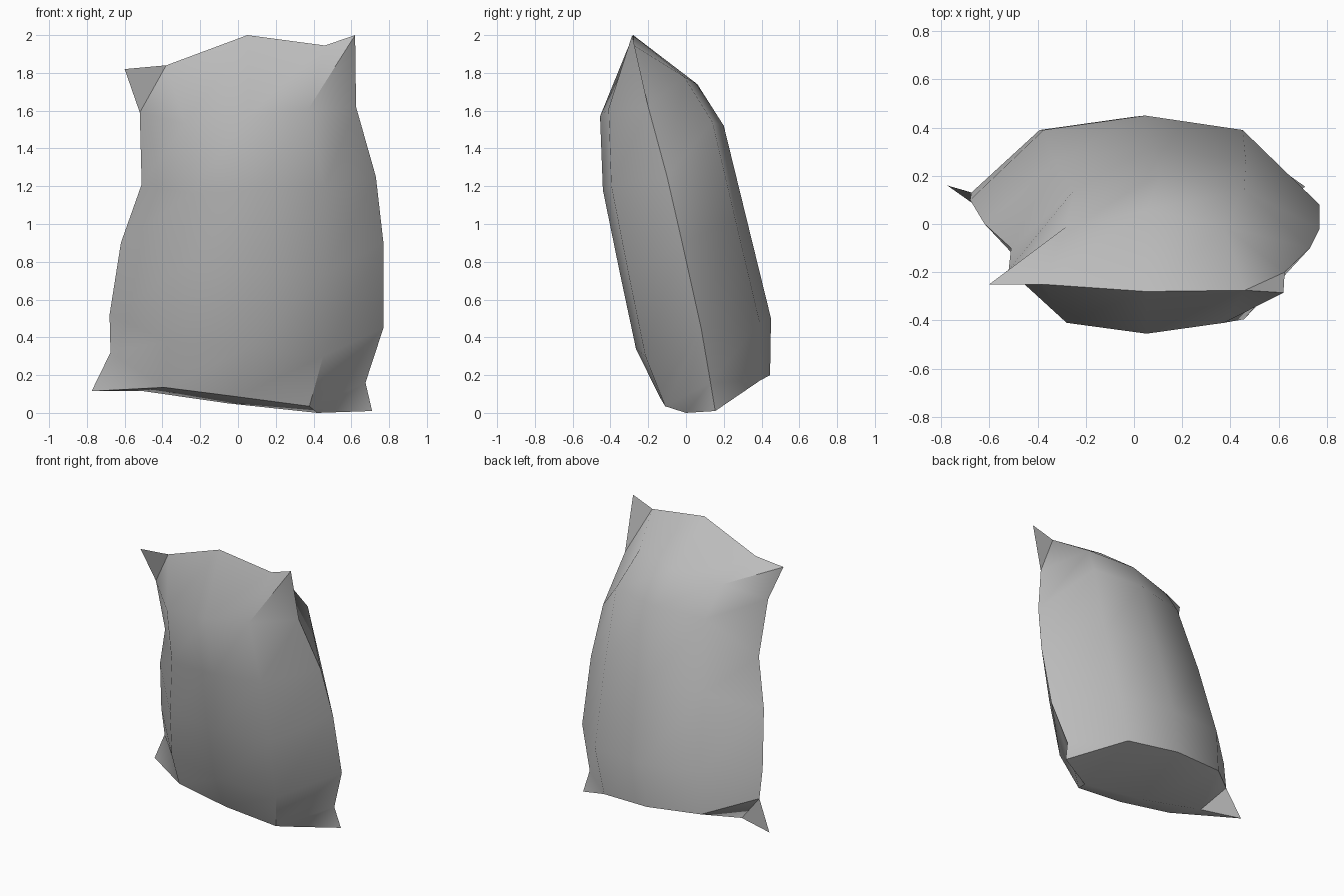
import bpy, bmesh, math

if "Cube" in bpy.data.objects:
    bpy.data.objects.remove(bpy.data.objects["Cube"])

# Seam of the sack: left and right edges (top to bottom), top and bottom inner points
LEFT = [(-.6, -.25, 1.82), (-.52, -.19, 1.59), (-.51, -.1, 1.21), (-.62, 0, .9),
        (-.68, .1, .52), (-.675, .13, .32), (-.775, .16, .115)]
RIGHT = [(.62, -.285, 2), (.625, -.2, 1.62), (.73, -.1, 1.25), (.77, -.02, .9),
         (.77, .08, .45), (.675, .13, .16), (.71, .155, .01)]
TOP = [(-.38, -.25, 1.84), (.05, -.28, 2), (.46, -.275, 1.945)]
BOTTOM = [(-.5, .08, .115), (-.05, .02, .05), (.42, 0, 0)]
# Bulging rows, top to bottom: middle y, middle z, side inset, height tilt to the right
FRONT = [(-.455, 1.57, .045, .04), (-.44, 1.18, .045, .02), (-.35, .74, .045, 0),
         (-.265, .34, .05, -.04), (-.14, .085, .03, -.05)]
BACK = [(.06, 1.74, .07, .04), (.2, 1.52, .06, .02), (.32, 1.03, .06, 0),
        (.45, .5, .06, -.02), (.445, .2, .055, -.03)]
FRACTIONS = (.21, .5, .78)

bm = bmesh.new()
seam_l = [bm.verts.new(p) for p in LEFT]
seam_r = [bm.verts.new(p) for p in RIGHT]
seam_t = [bm.verts.new(p) for p in TOP]
seam_b = [bm.verts.new(p) for p in BOTTOM]


def panel(rows, front):
    sgn = 1 if front else -1
    grid = [[seam_l[0]] + seam_t + [seam_r[0]]]
    for i, (y, z, inset, tilt) in enumerate(rows, 1):
        xl, xr = LEFT[i][0], RIGHT[i][0]
        row = [seam_l[i]]
        for k, f in enumerate(FRACTIONS):
            side = k - 1
            row.append(bm.verts.new((xl + (xr - xl) * f, y + sgn * inset * abs(side), z + tilt * side)))
        grid.append(row + [seam_r[i]])
    grid.append([seam_l[6]] + seam_b + [seam_r[6]])
    for r in range(6):
        for c in range(4):
            a, b = grid[r][c], grid[r][c + 1]
            d, e = grid[r + 1][c], grid[r + 1][c + 1]
            # one diagonal direction per panel gives the folded corner flaps
            tris = ((a, d, b), (b, d, e)) if front else ((a, b, e), (a, e, d))
            if not front:
                tris = ((a, b, e), (a, e, d))
            for t in tris:
                bm.faces.new(t)


panel(FRONT, True)
panel(BACK, False)
bmesh.ops.recalc_face_normals(bm, faces=bm.faces)

mesh = bpy.data.meshes.new("sack")
bm.to_mesh(mesh)
bm.free()
sack = bpy.data.objects.new("sack", mesh)
bpy.context.collection.objects.link(sack)

grey = bpy.data.materials.new("sack grey")
grey.diffuse_color = (.5, .5, .5, 1)
grey.use_nodes = True
grey.node_tree.nodes["Principled BSDF"].inputs["Base Color"].default_value = grey.diffuse_color
mesh.materials.append(grey)

bpy.context.view_layer.objects.active = sack
sack.select_set(True)
bpy.ops.object.shade_smooth_by_angle(angle=math.radians(45))
